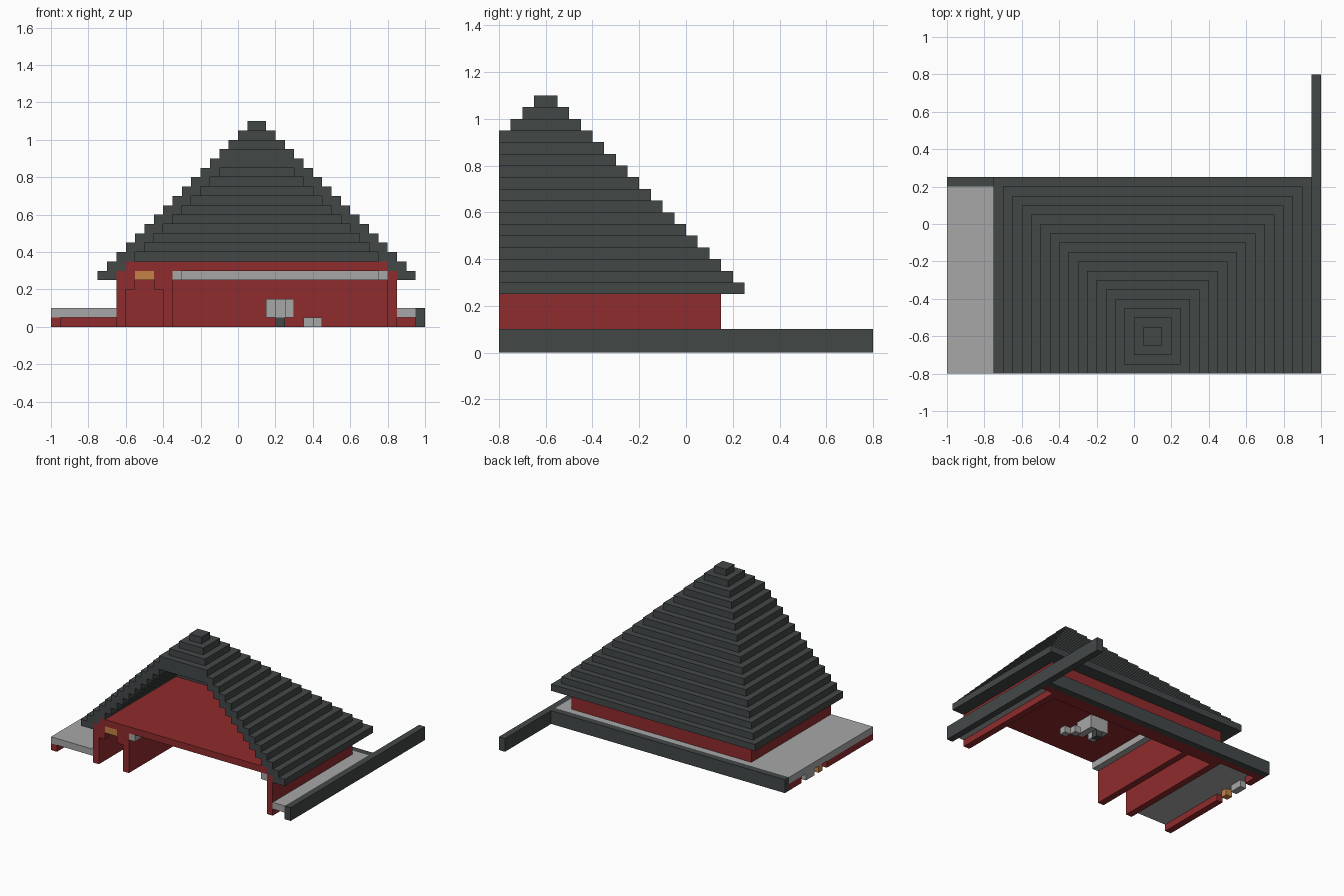
import bpy
import bmesh

old = bpy.data.objects.get("Cube")
if old:
    bpy.data.objects.remove(old, do_unlink=True)


def material(name, rgb):
    m = bpy.data.materials.new(name)
    m.use_nodes = True
    color = (*rgb, 1)
    m.diffuse_color = color
    bsdf = next(n for n in m.node_tree.nodes if n.type == 'BSDF_PRINCIPLED')
    bsdf.inputs["Base Color"].default_value = color
    return m


SLATE = material("dark slate", (0.055, 0.065, 0.064))
RED = material("barn red", (0.28, 0.025, 0.026))
GREY = material("light grey stone", (0.38, 0.39, 0.38))
ORANGE = material("lamp orange", (0.56, 0.23, 0.06))


def boxes(name, mat, *ranges):
    """One object out of boxes given as x0, x1, y0, y1, z0, z1."""
    bm = bmesh.new()
    for x0, x1, y0, y1, z0, z1 in ranges:
        for v in bmesh.ops.create_cube(bm, size=1)["verts"]:
            v.co = (x1 if v.co.x > 0 else x0,
                    y1 if v.co.y > 0 else y0,
                    z1 if v.co.z > 0 else z0)
    mesh = bpy.data.meshes.new(name)
    bm.to_mesh(mesh)
    bm.free()
    mesh.materials.append(mat)
    obj = bpy.data.objects.new(name, mesh)
    bpy.context.collection.objects.link(obj)
    return obj


S = 0.05            # block size
FRONT = -0.8        # plane where the building is cut open
CX, CY = 0.1, -0.6  # roof apex

# Stepped hollow roof, each course two blocks wide
for i in range(17):
    half = (17 - i) * S
    z0, z1 = 0.25 + i * S, 0.25 + (i + 1) * S
    x0, x1 = CX - half, CX + half
    y0, y1 = max(FRONT, CY - half), CY + half
    if half < 0.11:
        parts = [(x0, x1, y0, y1, z0, z1)]
    else:
        inner = half - 2 * S
        parts = [(x0, x0 + 2 * S, y0, y1, z0, z1),
                 (x1 - 2 * S, x1, y0, y1, z0, z1),
                 (CX - inner, CX + inner, y1 - 2 * S, y1, z0, z1)]
        if CY - inner > FRONT + 0.01:
            parts.append((CX - inner, CX + inner, y0, CY - inner, z0, z1))
    boxes(f"roof_course_{i + 1}", SLATE, *parts)

# Walls and ceiling
for name, x in (("right_wall", -0.65), ("inner_wall", -0.4), ("left_wall", 0.8)):
    boxes(name, RED, (x, x + S, FRONT, 0.1, 0, 0.3))
boxes("back_wall", RED, (-0.65, 0.85, 0.1, 0.15, 0, 0.3))
boxes("ceiling", RED, (-0.6, 0.8, FRONT, 0.1, 0.3, 0.35))

# Doorway arch with lamp
boxes("door_arch", RED,
      (-0.6, -0.55, FRONT, FRONT + S, 0.2, 0.3),
      (-0.45, -0.4, FRONT, FRONT + S, 0.2, 0.3))
boxes("door_lamp", ORANGE, (-0.55, -0.45, FRONT, FRONT + S, 0.25, 0.3))

# Moulding under the ceiling of the main room
boxes("ceiling_moulding", GREY,
      (-0.35, -0.3, FRONT, 0.05, 0.25, 0.3),
      (0.75, 0.8, FRONT, 0.05, 0.25, 0.3),
      (-0.35, 0.8, 0.05, 0.1, 0.25, 0.3))

# Stone terrace around the building
boxes("terrace", GREY,
      (-1, -0.65, FRONT, 0.2, 0.05, 0.1),
      (-0.65, 0.95, 0.15, 0.2, 0.05, 0.1),
      (0.85, 0.95, FRONT, 0.15, 0.05, 0.1))

# Dark beams along the outer edge
boxes("back_beam", SLATE, (-1, 0.95, 0.2, 0.25, 0, 0.1))
boxes("side_beam", SLATE, (0.95, 1, FRONT, 0.8, 0, 0.1))

# Footing under the terrace, with a small gate on the right side
boxes("footing", RED,
      (-0.95, 0.95, 0.15, 0.2, 0, S),
      (-1, -0.95, 0.05, 0.2, 0, S),
      (-1, -0.95, FRONT, -0.25, 0, S))
boxes("gate_lamp", ORANGE, (-1, -0.95, -0.2, -0.15, 0, S))
boxes("gate_block", GREY, (-1, -0.95, -0.1, 0, 0, S))

# Small furniture in the main room
boxes("chair", GREY,
      (0.15, 0.3, -0.15, -0.1, 0.05, 0.15),
      (0.15, 0.2, -0.25, -0.15, 0.05, 0.15),
      (0.25, 0.3, -0.25, -0.15, 0.05, 0.15))
boxes("chair_leg", SLATE, (0.2, 0.25, -0.15, -0.1, 0, 0.05))
boxes("stool", GREY, (0.35, 0.4, -0.2, -0.15, 0, S), (0.4, 0.45, -0.25, -0.2, 0, S))
